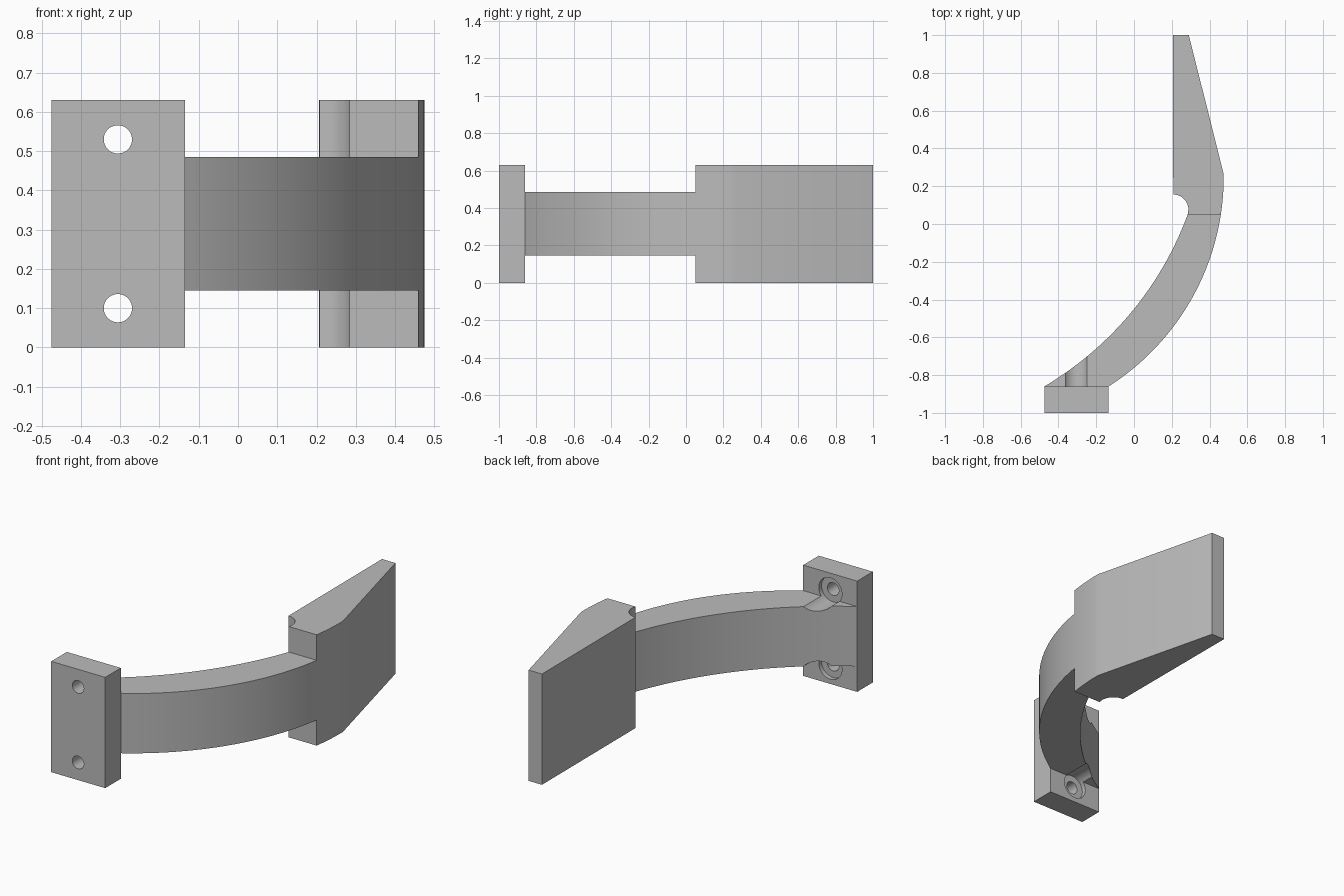
import bpy, bmesh
from math import atan2, cos, sin, radians, pi, sqrt
from mathutils import Vector, Matrix

if "Cube" in bpy.data.objects:
    bpy.data.objects.remove(bpy.data.objects["Cube"], do_unlink=True)

grey = bpy.data.materials.new("plain grey")
grey.use_nodes = True
grey.diffuse_color = (0.5, 0.5, 0.5, 1)
grey.node_tree.nodes["Principled BSDF"].inputs["Base Color"].default_value = (0.5, 0.5, 0.5, 1)

HEIGHT = 0.63
MID = HEIGHT / 2
PLATE_BACK = -0.86
HEAD_FRONT = 0.05


def arc(cx, cy, r, a0, a1, n):
    return [(cx + r * cos(a0 + (a1 - a0) * i / n),
             cy + r * sin(a0 + (a1 - a0) * i / n)) for i in range(n + 1)]


def arc_between(p, q, r, n):
    """Counter-clockwise arc of radius r from p to q."""
    p, q = Vector(p), Vector(q)
    d = q - p
    c = (p + q) / 2 + Vector((-d.y, d.x)).normalized() * sqrt(r * r - d.length_squared / 4)
    a, b = p - c, q - c
    return arc(c.x, c.y, r, atan2(a.y, a.x), atan2(b.y, b.x), n)


def finish(name, bm):
    bmesh.ops.recalc_face_normals(bm, faces=bm.faces)
    mesh = bpy.data.meshes.new(name)
    bm.to_mesh(mesh)
    bm.free()
    obj = bpy.data.objects.new(name, mesh)
    bpy.context.collection.objects.link(obj)
    mesh.materials.append(grey)
    return obj


def extrude(name, outline, z0, z1):
    bm = bmesh.new()
    face = bm.faces.new([bm.verts.new((x, y, z0)) for x, y in outline])
    new = bmesh.ops.extrude_face_region(bm, geom=[face])["geom"]
    bmesh.ops.translate(bm, vec=(0, 0, z1 - z0),
                        verts=[v for v in new if isinstance(v, bmesh.types.BMVert)])
    return finish(name, bm)


def cylinder_cutter(name, x, z, r, y0, y1):
    bm = bmesh.new()
    place = Matrix.Translation((x, (y0 + y1) / 2, z)) @ Matrix.Rotation(pi / 2, 4, "X")
    bmesh.ops.create_cone(bm, cap_ends=True, segments=48, radius1=r, radius2=r,
                          depth=y1 - y0, matrix=place)
    obj = finish(name, bm)
    obj.hide_render = True
    return obj


def activate(obj):
    bpy.ops.object.select_all(action="DESELECT")
    obj.select_set(True)
    bpy.context.view_layer.objects.active = obj


def cut(obj, cutter):
    activate(obj)
    mod = obj.modifiers.new("cut", "BOOLEAN")
    mod.operation = "DIFFERENCE"
    mod.solver = "EXACT"
    mod.object = cutter
    bpy.ops.object.modifier_apply(modifier=mod.name)


# Mounting plate
plate = extrude("mounting_plate", [(-0.475, -1), (-0.135, -1),
                                   (-0.135, PLATE_BACK), (-0.475, PLATE_BACK)], 0, HEIGHT)

# The outer curve runs through both the arm and the head
CX, CY, R = -0.84, 0.25, 1.315
start = atan2(PLATE_BACK - CY, -0.135 - CX)
join = atan2(HEAD_FRONT - CY, sqrt(R * R - (HEAD_FRONT - CY) ** 2))
outer = arc(CX, CY, R, start, join, 40)
inner = arc_between((-0.475, PLATE_BACK), (0.284, HEAD_FRONT), 1.767, 40)

# Curved arm
arm = extrude("curved_arm", outer + inner[::-1], MID - 0.17, MID + 0.17)

# Paddle head with a rounded notch at its inner corner
notch = arc(0.208, 0.076, 0.08, 0, pi / 2, 16)
cheek = arc(CX, CY, R, join, radians(0.6), 8)
head = extrude("paddle_head", [(0.284, HEAD_FRONT)] + cheek +
               [(0.29, 1), (0.206, 1)] + notch[::-1], 0, HEIGHT)

# Counterbored screw holes, with clearance grooves in the arm
for z in (MID - 0.215, MID + 0.215):
    hole = cylinder_cutter("hole_cutter", -0.306, z, 0.036, -1.1, -0.8)
    bore = cylinder_cutter("bore_cutter", -0.306, z, 0.073, PLATE_BACK - 0.025, -0.5)
    cut(plate, hole)
    cut(plate, bore)
    cut(arm, bore)
    for cutter in (hole, bore):
        bpy.data.objects.remove(cutter, do_unlink=True)

# Smooth the curves, keep the corners crisp
for obj in (plate, arm, head):
    activate(obj)
    bpy.ops.object.shade_smooth_by_angle(angle=radians(25))
